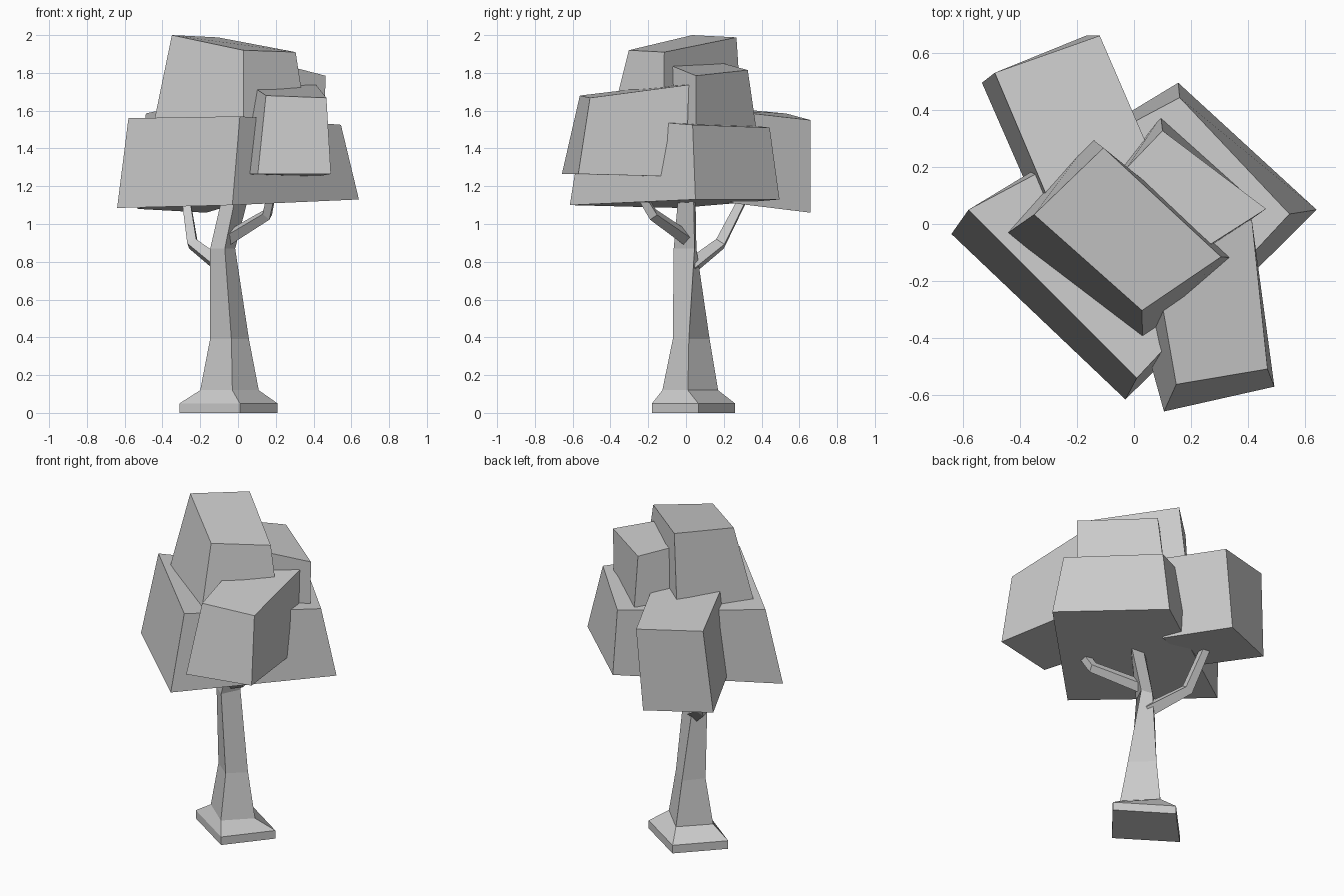
import bpy, bmesh
from mathutils import Vector


def loft(name, rings):
    """Skin a stack of four-cornered rings and cap both ends."""
    bm = bmesh.new()
    vs = [[bm.verts.new(p) for p in ring] for ring in rings]
    for a, b in zip(vs, vs[1:]):
        for i in range(4):
            j = (i + 1) % 4
            bm.faces.new((a[i], a[j], b[j], b[i]))
    bm.faces.new(vs[0][::-1])
    bm.faces.new(vs[-1])
    bmesh.ops.recalc_face_normals(bm, faces=bm.faces)
    me = bpy.data.meshes.new(name)
    bm.to_mesh(me)
    bm.free()
    ob = bpy.data.objects.new(name, me)
    bpy.context.collection.objects.link(ob)
    return ob


def branch(name, path, radii):
    """Square tube along a path."""
    pts = [Vector(p) for p in path]
    rings = []
    for i, (p, r) in enumerate(zip(pts, radii)):
        t = (pts[min(i + 1, len(pts) - 1)] - pts[max(i - 1, 0)]).normalized()
        u = t.cross(Vector((pts[-1].y, -pts[-1].x, 0))).normalized()
        v = t.cross(u)
        rings.append([p + r * d for d in (u, v, -u, -v)])
    return loft(name, rings)


# Trunk: rings of left, front, right, back corners with a flared foot
base = [(-.31, .03), (.01, -.18), (.21, .065), (-.09, .26)]
sections = [
    (0, base),
    (.05, base),
    (.12, [(-.2, .02), (-.03, -.125), (.11, .01), (-.05, .17)]),
    (.39, [(-.148, .02), (-.035, -.07), (.058, .015), (-.06, .125)]),
    (.87, [(-.147, .0), (-.07, -.065), (-.015, .045), (-.09, .055)]),
    (1.16, [(-.08, .0), (-.01, -.04), (.06, .04), (-.02, .05)]),
]
loft("trunk", [[(x, y, z) for x, y in ring] for z, ring in sections])

# Branches
branch("back_left_branch",
       [(-.08, .02, .77), (-.24, .18, .895), (-.275, .3, 1.13)], [.045, .037, .03])
branch("front_right_branch",
       [(-.06, .01, .92), (.155, -.175, 1.05), (.175, -.235, 1.15)], [.04, .033, .03])

# Foliage blocks: bottom ring, then top ring
loft("main_foliage", [
    [(-.64, -.035, 1.085), (-.03, -.615, 1.10), (.64, .05, 1.13), (.155, .495, 1.13)],
    [(-.58, .05, 1.56), (.01, -.54, 1.57), (.545, .035, 1.525), (.16, .443, 1.51)]])
loft("back_left_foliage", [
    [(-.533, .495, 1.08), (-.36, .1, 1.13), (0, .25, 1.11), (-.168, .66, 1.06)],
    [(-.488, .53, 1.585), (-.285, .05, 1.63), (.07, .22, 1.6), (-.12, .66, 1.55)]])
loft("top_foliage", [
    [(-.455, -.04, 1.49), (.03, -.41, 1.49), (.37, -.12, 1.49), (-.15, .3, 1.49)],
    [(-.35, .033, 2.0), (.028, -.303, 1.92), (.305, -.115, 1.91), (-.107, .267, 1.988)]])
loft("front_right_foliage", [
    [(-.06, -.06, 1.26), (.105, -.657, 1.265), (.492, -.57, 1.265), (.41, .0, 1.25)],
    [(.06, -.06, 1.74), (.148, -.562, 1.68), (.468, -.508, 1.668), (.413, .015, 1.737)]])
loft("back_right_foliage", [
    [(-.045, .2, 1.47), (.26, -.09, 1.47), (.458, .052, 1.47), (.094, .377, 1.47)],
    [(-.025, .197, 1.85), (.27, -.07, 1.835), (.463, .053, 1.785), (.1, .327, 1.815)]])
